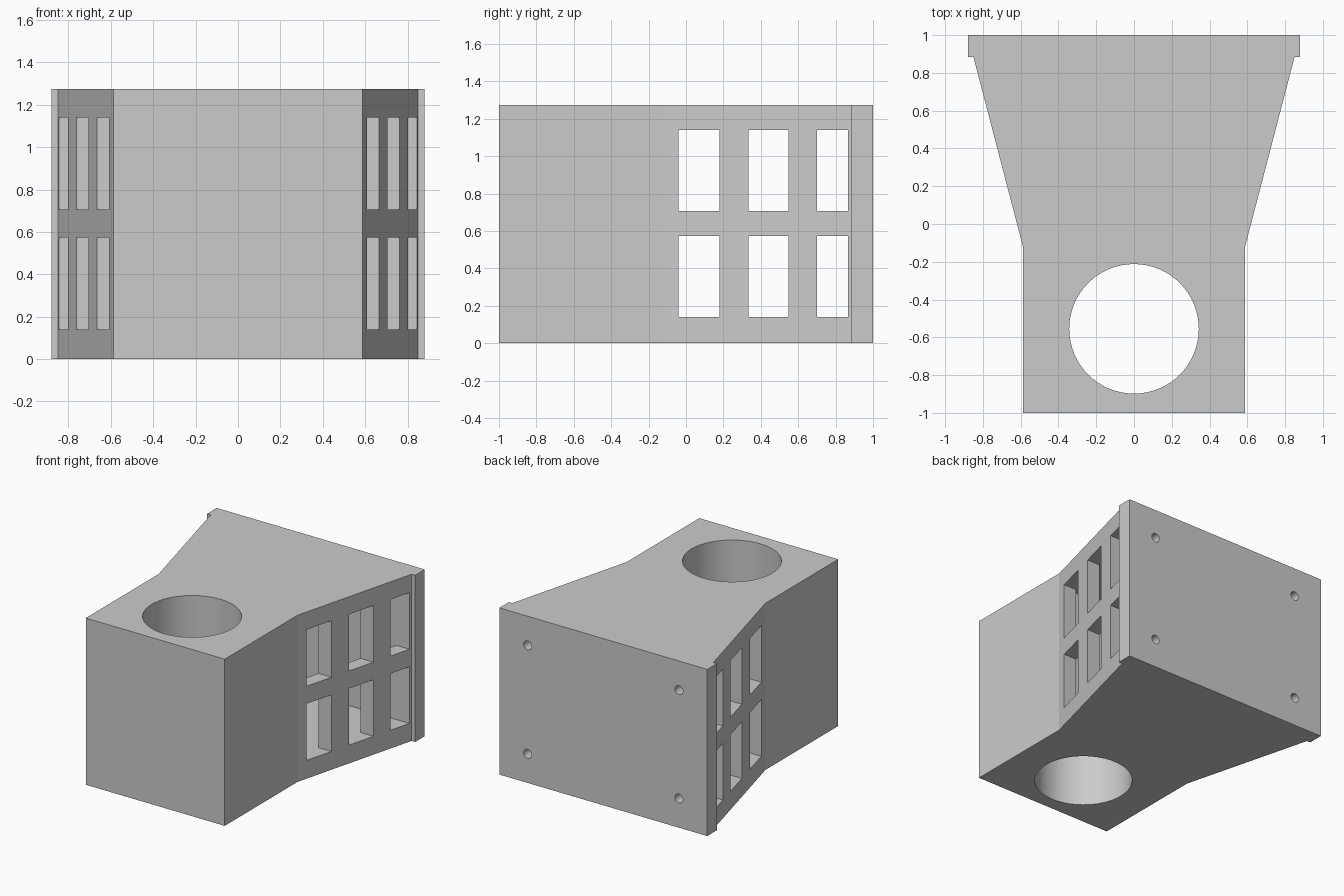
import bpy, bmesh, math
from mathutils import Matrix

if "Cube" in bpy.data.objects:
    bpy.data.objects.remove(bpy.data.objects["Cube"])

HEIGHT = 1.275


def make_object(name, bm):
    bmesh.ops.recalc_face_normals(bm, faces=bm.faces)
    mesh = bpy.data.meshes.new(name)
    bm.to_mesh(mesh)
    bm.free()
    obj = bpy.data.objects.new(name, mesh)
    bpy.context.collection.objects.link(obj)
    return obj


def prism(name, half, z0, z1):
    """Extrude a right-hand half outline, mirrored in x, from z0 to z1."""
    outline = half + [(-x, y) for x, y in reversed(half)]
    bm = bmesh.new()
    face = bm.faces.new([bm.verts.new((x, y, z0)) for x, y in outline])
    ext = bmesh.ops.extrude_face_region(bm, geom=[face])
    verts = [v for v in ext["geom"] if isinstance(v, bmesh.types.BMVert)]
    bmesh.ops.translate(bm, verts=verts, vec=(0, 0, z1 - z0))
    return make_object(name, bm)


def cylinder(name, radius, depth, sides, centre, axis_y=False):
    bm = bmesh.new()
    turn = Matrix.Rotation(math.pi / 2 if axis_y else 0, 4, 'X')
    bmesh.ops.create_cone(bm, cap_ends=True, segments=sides, radius1=radius,
                          radius2=radius, depth=depth,
                          matrix=Matrix.Translation(centre) @ turn)
    return make_object(name, bm)


def cut(target, cutter):
    """Subtract a cutter, then discard it."""
    cutter.hide_render = True
    mod = target.modifiers.new("cut", 'BOOLEAN')
    mod.operation = 'DIFFERENCE'
    mod.solver = 'EXACT'
    mod.object = cutter
    bpy.context.view_layer.objects.active = target
    bpy.ops.object.modifier_apply(modifier=mod.name)
    bpy.data.objects.remove(cutter)


# Flared body with a lip around the back plate
body = prism("flared_housing", [(0.588, -1), (0.588, -0.12), (0.85, 0.884),
                                (0.88, 0.884), (0.88, 1)], 0, HEIGHT)

# Hollow chamber behind the side windows
cut(body, prism("chamber_cutter", [(0.488, -0.08), (0.735, 0.867)], 0.138, 1.142))

# Round vertical bore
cut(body, cylinder("bore_cutter", 0.343, 2, 64, (0, -0.555, HEIGHT / 2)))

# Two rows of windows through both flared sides
for y0, y1 in ((-0.04, 0.178), (0.333, 0.548), (0.70, 0.865)):
    for z0, z1 in ((0.14, 0.573), (0.707, 1.14)):
        cut(body, prism("window_cutter", [(1.2, y0), (1.2, y1)], z0, z1))

# Four screw holes through the back plate
for x in (-0.64, 0.64):
    for z in (0.223, 1.052):
        cut(body, cylinder("screw_cutter", 0.034, 0.3, 24, (x, 0.95, z), True))

# Smooth the bores, keep the flat faces crisp
bpy.ops.object.select_all(action='DESELECT')
body.select_set(True)
bpy.context.view_layer.objects.active = body
bpy.ops.object.shade_smooth_by_angle(angle=math.radians(20) * 0.6)
